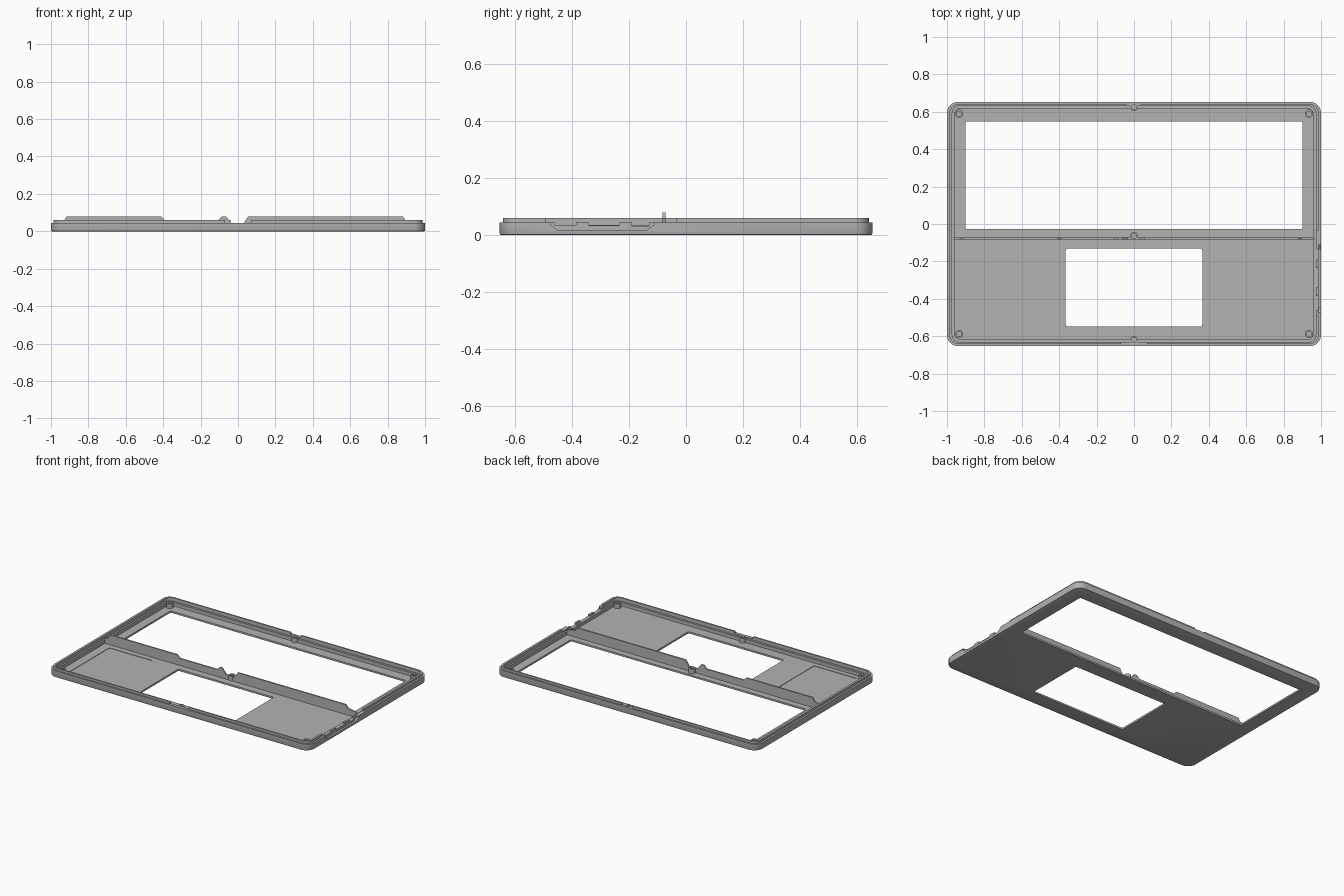
import bpy, bmesh, math
from mathutils import Vector

if "Cube" in bpy.data.objects:
    bpy.data.objects.remove(bpy.data.objects["Cube"])

grey = bpy.data.materials.new("matte_grey")
grey.use_nodes = True
grey.diffuse_color = (0.45, 0.45, 0.45, 1)
grey.node_tree.nodes["Principled BSDF"].inputs["Base Color"].default_value = (0.45, 0.45, 0.45, 1)


def solid(name, outline, axis, start, end, bevel=0):
    """Extrude a 2D outline along an axis; bevel rounds the lower rim."""
    place = {"x": lambda a, b, t: (t, a, b),
             "y": lambda a, b, t: (a, t, b),
             "z": lambda a, b, t: (a, b, t)}[axis]
    bm = bmesh.new()
    face = bm.faces.new([bm.verts.new(place(a, b, start)) for a, b in outline])
    rim = list(face.edges)
    top = bmesh.ops.extrude_face_region(bm, geom=[face], use_keep_orig=True)
    shift = Vector(place(0, 0, end - start))
    for v in top["geom"]:
        if isinstance(v, bmesh.types.BMVert):
            v.co += shift
    bmesh.ops.recalc_face_normals(bm, faces=bm.faces)
    if bevel:
        bmesh.ops.bevel(bm, geom=rim, offset=bevel, segments=2, profile=0.5, affect="EDGES")
    mesh = bpy.data.meshes.new(name)
    bm.to_mesh(mesh)
    bm.free()
    mesh.materials.append(grey)
    obj = bpy.data.objects.new(name, mesh)
    bpy.context.collection.objects.link(obj)
    return obj


def rounded(x0, x1, y0, y1, r, steps=6):
    """Outline of a rectangle with rounded corners."""
    corners = [(x1 - r, y1 - r), (x0 + r, y1 - r), (x0 + r, y0 + r), (x1 - r, y0 + r)]
    return [(cx + r * math.cos(math.pi / 2 * (i + k / steps)),
             cy + r * math.sin(math.pi / 2 * (i + k / steps)))
            for i, (cx, cy) in enumerate(corners) for k in range(steps + 1)]


def centred(hx, hy, r):
    return rounded(-hx, hx, -hy, hy, r)


def box(name, x0, x1, y0, y1, z0, z1):
    return solid(name, [(x0, y0), (x1, y0), (x1, y1), (x0, y1)], "z", z0, z1)


def circle(x, y, r, n=24):
    return [(x + r * math.cos(math.tau * i / n), y + r * math.sin(math.tau * i / n)) for i in range(n)]


def combine(obj, others, operation="DIFFERENCE"):
    """Apply booleans, then remove the helper solids."""
    for other in others:
        other.hide_render = True
        mod = obj.modifiers.new("cut", "BOOLEAN")
        mod.operation, mod.solver, mod.object = operation, "EXACT", other
        bpy.context.view_layer.update()
        mesh = bpy.data.meshes.new_from_object(obj.evaluated_get(bpy.context.evaluated_depsgraph_get()))
        obj.modifiers.clear()
        obj.data = mesh
        bpy.data.objects.remove(other)


FLOOR, RIM, LIP = 0.012, 0.045, 0.06
RIB_Y = -0.077
screws = [(sx * 0.935, y) for sx in (-1, 1) for y in (-0.588, 0.59)]
screws += [(0, 0.625), (0, -0.62), (0, -0.065)]

# Tray with stepped inner walls and two windows
tray = solid("tray", centred(1, 0.653, 0.06), "z", 0, RIM, bevel=0.006)
scoop_profile = [(-0.48, 0.07), (-0.475, 0.036), (-0.45, 0.017),
                 (-0.14, 0.017), (-0.112, 0.036), (-0.11, 0.07)]
combine(tray, [
    solid("upper_pocket", centred(0.972, 0.632, 0.04), "z", 0.036, 0.1),
    solid("lower_pocket", centred(0.96, 0.618, 0.035), "z", FLOOR, 0.1),
    solid("screen_window", rounded(-0.9, 0.9, -0.028, 0.548, 0.008, 3), "z", -0.1, 0.1),
    solid("pad_window", rounded(-0.365, 0.365, -0.548, -0.131, 0.012, 3), "z", -0.1, 0.1),
    solid("floor_recess", rounded(-0.9, -0.57, -0.585, -0.12, 0.01, 3), "z", FLOOR - 0.003, 0.1),
    solid("port_scoop", scoop_profile, "x", 0.986, 1.1),
])

# Port notches through the side wall
for y0, y1, z in [(-0.46, -0.385, 0.036), (-0.34, -0.235, 0.034), (-0.19, -0.13, 0.03)]:
    combine(tray, [box("port_notch", 0.94, 1.1, y0, y1, z, 0.1)])

# Raised locating lip, broken at the middle screws and along the ports
lip = solid("locating_lip", centred(0.987, 0.642, 0.05), "z", 0.04, LIP)
combine(lip, [
    solid("lip_inside", centred(0.972, 0.632, 0.04), "z", 0, 0.1),
    box("front_gap", -0.07, 0.07, -0.7, -0.5, 0, 0.1),
    box("back_gap", -0.04, 0.04, 0.5, 0.7, 0, 0.1),
    box("port_gap", 0.9, 1.1, -0.49, -0.035, 0, 0.1),
])

# Cross rib between the two windows
rib_profile = [(-0.965, 0.01), (-0.965, 0.045), (-0.93, 0.058), (-0.915, 0.08), (-0.41, 0.08),
               (-0.39, 0.06), (-0.105, 0.06), (-0.085, 0.08), (-0.065, 0.08), (-0.035, 0.043),
               (0.03, 0.043), (0.055, 0.08), (0.88, 0.08), (0.895, 0.06), (0.965, 0.045), (0.965, 0.01)]
rib = solid("cross_rib", rib_profile, "y", RIB_Y - 0.005, RIB_Y + 0.005)

# Screw bosses, with their holes cut through the neighbouring walls
for x, y in screws:
    boss = solid("screw_boss", circle(x, y, 0.022), "z", 0.008, 0.044)
    combine(boss, [solid("boss_hole", circle(x, y, 0.013), "z", FLOOR, 0.1)])
    combine(tray, [solid("wall_hole", circle(x, y, 0.0135), "z", FLOOR, 0.1)])
combine(rib, [solid("rib_hole", circle(0, -0.065, 0.0135), "z", FLOOR, 0.1)])

# Smooth the round corners while keeping hard edges
for obj in bpy.context.scene.objects:
    obj.select_set(obj.type == "MESH")
bpy.context.view_layer.objects.active = tray
bpy.ops.object.shade_smooth_by_angle(angle=math.radians(30))
